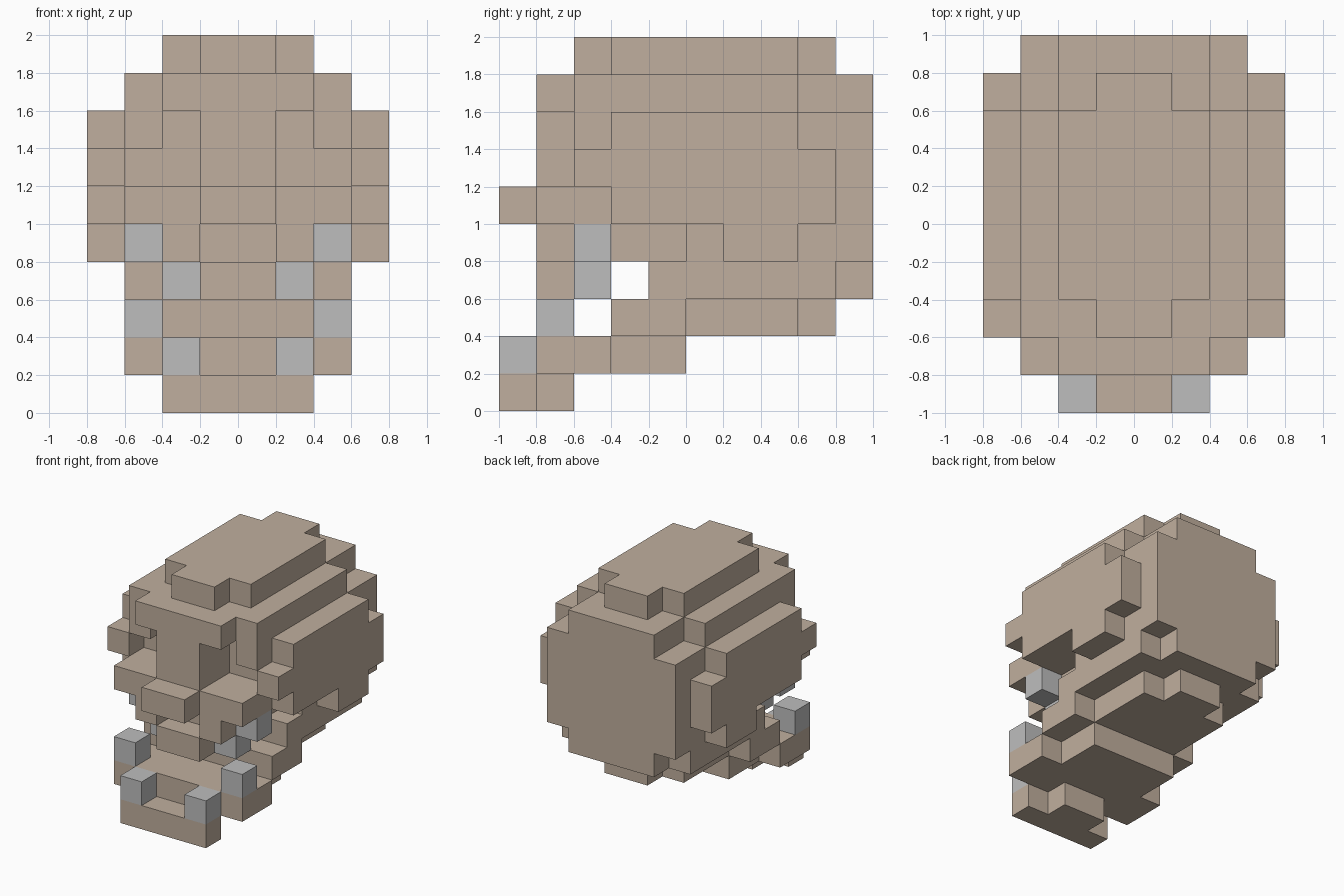
import bpy, bmesh, math

if "Cube" in bpy.data.objects:
    bpy.data.objects.remove(bpy.data.objects["Cube"], do_unlink=True)

U = 0.2  # size of one block


def material(name, rgb):
    m = bpy.data.materials.new(name)
    m.diffuse_color = (*rgb, 1)
    m.use_nodes = True
    m.node_tree.nodes["Principled BSDF"].inputs["Base Color"].default_value = (*rgb, 1)
    return m


BONE = material("bone tan", (0.527, 0.429, 0.342))
GREY = material("tooth grey", (0.515, 0.515, 0.515))

# Each direction with the four block corners of its face, counter-clockwise from outside
SIDES = {
    (1, 0, 0): [(1, 0, 0), (1, 1, 0), (1, 1, 1), (1, 0, 1)],
    (-1, 0, 0): [(0, 0, 0), (0, 0, 1), (0, 1, 1), (0, 1, 0)],
    (0, 1, 0): [(0, 1, 0), (0, 1, 1), (1, 1, 1), (1, 1, 0)],
    (0, -1, 0): [(0, 0, 0), (1, 0, 0), (1, 0, 1), (0, 0, 1)],
    (0, 0, 1): [(0, 0, 1), (1, 0, 1), (1, 1, 1), (0, 1, 1)],
    (0, 0, -1): [(0, 0, 0), (0, 1, 0), (1, 1, 0), (1, 0, 0)],
}


def block_part(name, mat, boxes):
    """Boxes are (x0, x1, y0, y1, z0, z1) in blocks, mirrored in x; only the outer skin is built."""
    cells = set()
    for x0, x1, y0, y1, z0, z1 in boxes:
        for x in range(x0, x1):
            for y in range(y0, y1):
                for z in range(z0, z1):
                    cells |= {(x, y, z), (-x - 1, y, z)}
    bm = bmesh.new()
    verts = {}
    for c in sorted(cells):
        for d, corners in SIDES.items():
            if tuple(a + b for a, b in zip(c, d)) in cells:
                continue
            face = []
            for k in corners:
                p = tuple(a + b for a, b in zip(c, k))
                if p not in verts:
                    verts[p] = bm.verts.new([v * U for v in p])
                face.append(verts[p])
            bm.faces.new(face)
    # Merge coplanar block faces into clean panels
    bmesh.ops.dissolve_limit(bm, angle_limit=math.radians(1), verts=bm.verts[:], edges=bm.edges[:])
    me = bpy.data.meshes.new(name)
    bm.to_mesh(me)
    bm.free()
    me.materials.append(mat)
    ob = bpy.data.objects.new(name, me)
    bpy.context.collection.objects.link(ob)
    return ob


# Braincase with face, from the crown down
block_part("skull", BONE, [
    (0, 1, -3, 4, 9, 10), (1, 2, -2, 3, 9, 10),      # crown
    (0, 2, -4, 5, 8, 9), (2, 3, -3, 3, 8, 9),        # forehead
    (0, 1, -4, -2, 6, 8),                            # bridge between the eye sockets
    (2, 3, -3, -2, 7, 8),                            # outer brow
    (0, 3, -2, 5, 5, 8),                             # core
    (3, 4, -2, 3, 7, 8), (3, 4, -3, 4, 6, 7), (3, 4, -2, 4, 5, 6),  # temples
    (0, 3, -4, -2, 5, 6), (0, 1, -5, -4, 5, 6),      # cheeks and nose
    (1, 2, -4, -3, 4, 5), (0, 1, -4, -2, 3, 4),      # upper jaw
    (0, 2, -3, 0, 4, 5), (0, 3, 0, 5, 4, 5), (3, 4, 1, 3, 4, 5),    # lower sides
    (0, 3, -1, 4, 3, 4), (0, 2, 4, 5, 3, 4),         # skull base
    (0, 2, 0, 3, 2, 3), (0, 1, 3, 4, 2, 3),
])

# Lower jaw with its hinge and chin
block_part("lower_jaw", BONE, [
    (0, 3, -2, 0, 2, 3),
    (0, 2, -2, 0, 1, 2),
    (0, 3, -4, -2, 1, 2),
    (0, 2, -5, -4, 0, 1), (0, 1, -4, -3, 0, 1),
])

# Teeth
block_part("upper_teeth", GREY, [(2, 3, -3, -2, 4, 5), (1, 2, -3, -2, 3, 4)])
block_part("lower_teeth", GREY, [(2, 3, -4, -3, 2, 3), (1, 2, -5, -4, 1, 2)])
